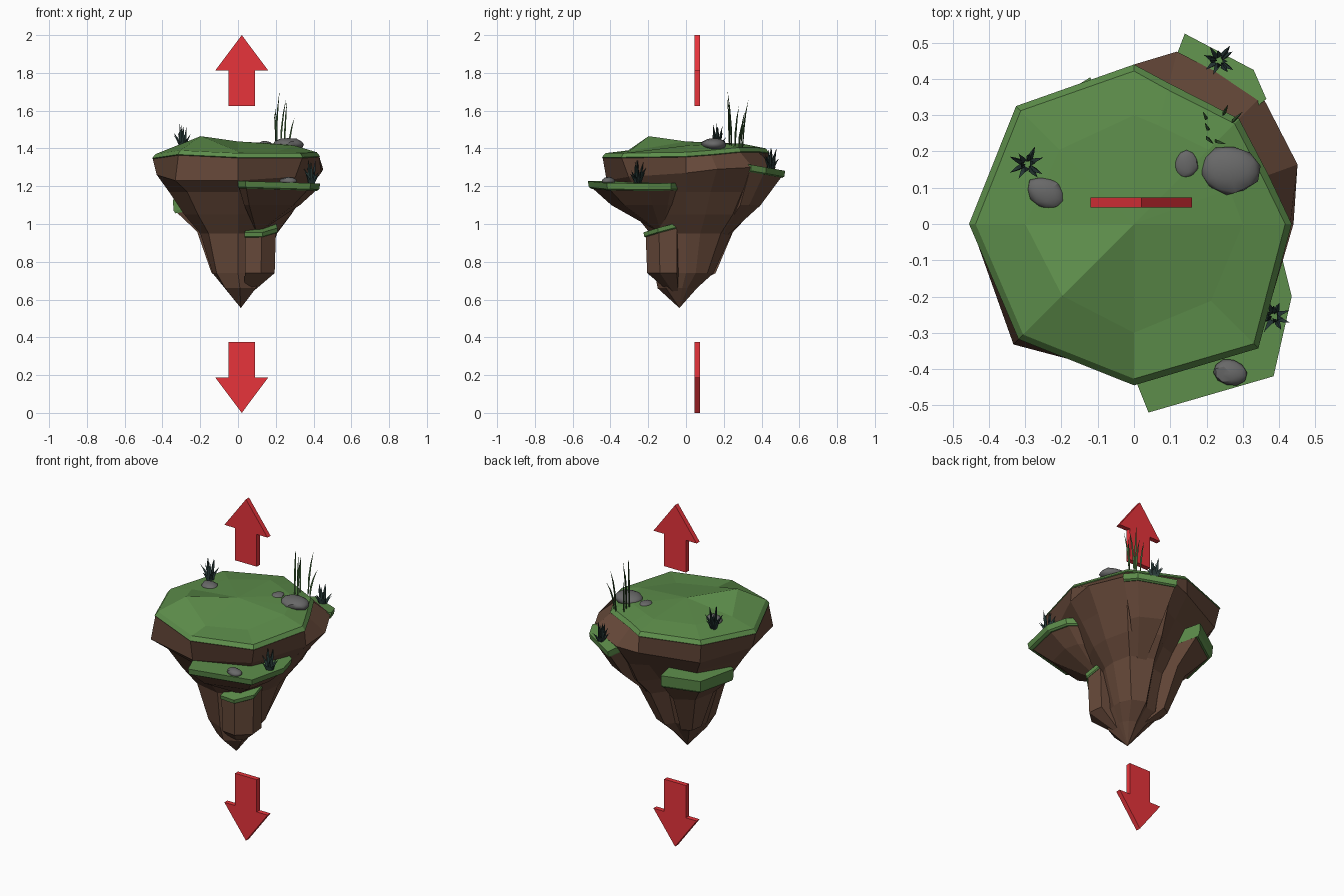
import bpy, bmesh, random
from math import radians, cos, sin, tau
from mathutils import Vector

random.seed(4)
if "Cube" in bpy.data.objects:
    bpy.data.objects.remove(bpy.data.objects["Cube"])


def material(name, rgb):
    m = bpy.data.materials.new(name)
    m.use_nodes = True
    m.diffuse_color = (*rgb, 1)
    m.node_tree.nodes["Principled BSDF"].inputs["Base Color"].default_value = (*rgb, 1)
    return m


GRASS = material("grass green", (.11, .27, .07))
DIRT = material("dirt brown", (.135, .067, .042))
STONE = material("stone grey", (.14, .14, .14))
DARK = material("dark leaf green", (.022, .045, .042))
REED = material("reed green", (.052, .13, .04))
RED = material("arrow red", (.8, .034, .044))


def finish(name, bm, mat):
    bmesh.ops.recalc_face_normals(bm, faces=bm.faces)
    mesh = bpy.data.meshes.new(name)
    bm.to_mesh(mesh)
    bm.free()
    mesh.materials.append(mat)
    obj = bpy.data.objects.new(name, mesh)
    bpy.context.collection.objects.link(obj)
    return obj


def loft(bm, rings, tip=None):
    """Skin a stack of rings; cap the start, and cap or point the end."""
    loops = [[bm.verts.new(p) for p in ring] for ring in rings]
    n = len(loops[0])
    for a, b in zip(loops, loops[1:]):
        for i in range(n):
            j = (i + 1) % n
            bm.faces.new((a[i], a[j], b[j], b[i]))
    bm.faces.new(loops[0])
    if tip is None:
        bm.faces.new(loops[-1])
    else:
        top = bm.verts.new(tip)
        for i in range(n):
            bm.faces.new((loops[-1][i], loops[-1][(i + 1) % n], top))


# Island: rings are radii and heights at these bearings
BEARINGS = [0, 20, 45, 76, 90, 135, 180, 225, 270, 315]


def ring(radii, heights, shrink=0, drop=0, shift=(0, 0)):
    if not isinstance(heights, list):
        heights = [heights] * len(radii)
    return [((r - shrink) * cos(radians(a)) + shift[0],
             (r - shrink) * sin(radians(a)) + shift[1], z - drop)
            for a, r, z in zip(BEARINGS, radii, heights)]


rim_r = [.435, .395, .41, .40, .44, .46, .455, .45, .445, .485]
rim_z = [1.38, 1.39, 1.405, 1.405, 1.40, 1.39, 1.37, 1.39, 1.375, 1.375]
hill_r = [.3, .28, .29, .28, .3, .29, .3, .28, .3, .3]
hill_z = [1.415, 1.42, 1.425, 1.425, 1.425, 1.41, 1.405, 1.465, 1.385, 1.385]

bm = bmesh.new()
loft(bm, [ring(rim_r, rim_z, .01, .028), ring(rim_r, rim_z, 0, .022),
          ring(rim_r, rim_z, .018), ring(hill_r, hill_z)], (0, 0, 1.437))
finish("island_turf", bm, GRASS)

bm = bmesh.new()
loft(bm, [
    ring(rim_r, rim_z, .004, .026),
    ring([.44, .48, .5, .49, .44, .43, .43, .47, .42, .43],
         [1.27, 1.29, 1.30, 1.30, 1.28, 1.25, 1.26, 1.23, 1.23, 1.25]),
    ring([.36, .38, .42, .40, .34, .35, .365, .38, .36, .36], 1.17),
    ring([.28, .30, .35, .34, .24, .26, .285, .30, .27, .26], 1.05),
    ring([.20, .22, .26, .25, .16, .19, .2, .22, .19, .18], .95),
    ring([.14, .15, .16, .15, .10, .12, .135, .16, .165, .16], .74),
    ring([.08, .08, .08, .08, .06, .07, .08, .11, .13, .12], .66, shift=(.01, -.02)),
], (.015, -.035, .555))
finish("island_dirt", bm, DIRT)


# Ledges: a tilted turf slab with a rock wedge narrowing to a point inside the island
def ledge(name, outline, z, thick, root, tilt, steps, end):
    root = Vector(root)
    tilt = Vector(tilt)

    def flat(scale, height):
        return [(*(root + (Vector(p) - root) * scale), height) for p in outline]

    def tilted(scale, height):
        return [(x, y, h + tilt.dot(Vector((x, y)) - root)) for x, y, h in flat(scale, height)]

    bm = bmesh.new()
    loft(bm, [tilted(.95, z - thick), tilted(.985, z - thick * .8), tilted(1, z)])
    finish(name + "_turf", bm, GRASS)
    bm = bmesh.new()
    loft(bm, [tilted(.94, z - thick * .9)] + [flat(s, h) for s, h in steps], end)
    finish(name + "_rock", bm, DIRT)


ledge("front_ledge", [(.04, -.52), (.385, -.42), (.435, -.2), (.405, -.08), (.28, .02),
                      (.1, -.15), (0, -.42)],
      1.225, .04, (.1, -.13), (-.03, .0), [(.68, 1.1)], (.1, -.13, .95))
ledge("back_ledge", [(.14, .525), (.33, .425), (.365, .345), (.25, .25), (.1, .42)],
      1.34, .04, (.12, .2), (0, -.18), [(.6, 1.1)], (.08, .12, .85))
ledge("side_ledge", [(-.12, .405), (-.30, .295), (-.345, .05), (-.2, 0), (-.08, .2)],
      1.175, .075, (-.06, .06), (.16, 0), [(.55, .96), (.28, .74)], (-.02, 0, .66))
ledge("low_ledge", [(.035, -.215), (.13, -.225), (.21, -.15), (.2, -.05), (.05, -.03)],
      1.005, .028, (.05, -.03), (.04, .27), [(.9, .74)], (.03, -.04, .6))


# Stones: squashed, slightly uneven spheres
def stone(name, centre, size, turn):
    bm = bmesh.new()
    bmesh.ops.create_icosphere(bm, subdivisions=2, radius=1)
    for v in bm.verts:
        v.co *= random.uniform(.92, 1.06)
    obj = finish(name, bm, STONE)
    obj.location, obj.scale = centre, size
    obj.rotation_euler.z = radians(turn)
    bpy.context.view_layer.objects.active = obj
    obj.select_set(True)
    bpy.ops.object.shade_smooth_by_angle(angle=radians(35))
    obj.select_set(False)


stone("large_stone", (.265, .15, 1.42), (.083, .068, .036), -8)
stone("small_stone", (.145, .165, 1.425), (.033, .04, .015), 0)
stone("left_stone", (-.242, .085, 1.405), (.057, .042, .025), -25)
stone("ledge_stone", (.265, -.41, 1.227), (.046, .036, .022), -15)


# Plants: three-sided blades that swell, bend and end in a point
def blade(bm, base, tip, width):
    base, tip = Vector(base), Vector(tip)
    rings = []
    for t, w in ((0, .5), (.35, 1), (.7, .7)):
        c = base.lerp(tip, t)
        c.xy = base.xy.lerp(tip.xy, t * t)
        rings.append([c + Vector((cos(k * tau / 3), sin(k * tau / 3), 0)) * width * w
                      for k in range(3)])
    loft(bm, rings, tip)


def tuft(name, x, y, z, height, count=12):
    bm = bmesh.new()
    for i in range(count):
        a = i * tau / count + random.uniform(-.2, .2)
        tall = i % 3 == 0
        lean = random.uniform(.01, .03) if tall else random.uniform(.035, .055)
        rise = height * (random.uniform(.85, 1) if tall else random.uniform(.4, .7))
        blade(bm, (x + cos(a) * .012, y + sin(a) * .012, z),
              (x + cos(a) * lean, y + sin(a) * lean, z + rise), .009)
    finish(name, bm, DARK)


tuft("left_tuft", -.295, .165, 1.39, .15)
tuft("ledge_tuft", .385, -.255, 1.205, .14)
tuft("back_tuft", .235, .45, 1.28, .13)

bm = bmesh.new()
for x, y, dx, dy, h in ((.20, .24, .02, -.02, .3), (.2, .29, -.01, .02, .19),
                        (.225, .23, .03, -.01, .26), (.245, .3, .015, .03, .25),
                        (.27, .28, .03, .03, .16), (.205, .26, -.01, .02, .22)):
    blade(bm, (x, y, 1.405), (x + dx, y + dy, 1.405 + h), .006)
finish("tall_reeds", bm, REED)

# Arrows: half outline mirrored across the centre line, then flipped for the lower one
HALF = [(.07, 1.624), (.07, 1.813), (.14, 1.813)]
SHAPE = HALF + [(0, 2)] + [(-x, z) for x, z in reversed(HALF)]
for name, flip in (("up_arrow", False), ("down_arrow", True)):
    bm = bmesh.new()
    loft(bm, [[(x + .02, y, 2 - z if flip else z) for x, z in SHAPE] for y in (.045, .073)])
    finish(name, bm, RED)
